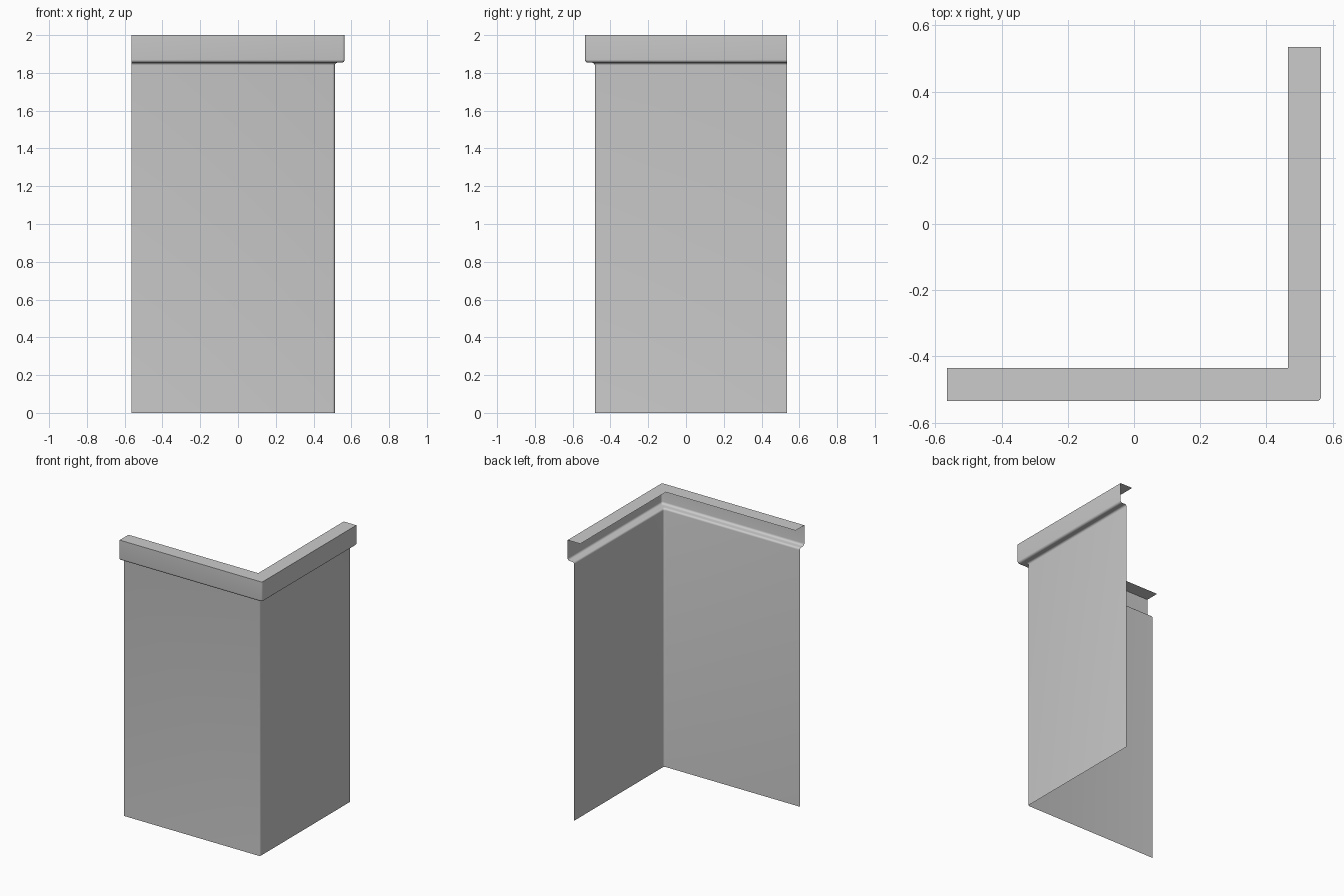
import bpy, bmesh
from math import sin, cos, pi

if "Cube" in bpy.data.objects:
    bpy.data.objects.remove(bpy.data.objects["Cube"])

X, Y = 0.565, 0.535      # half extents of the L-shaped plan
LIP, WALL = 0.0, 0.052   # inward offsets of the lip face and wall face

def arc(cx, cz, r, a0, a1, n=5):
    return [(cx + r * cos(a0 + (a1 - a0) * i / n), cz + r * sin(a0 + (a1 - a0) * i / n))
            for i in range(n + 1)]

# Section as (inward offset, height): cap, lip, rounded underside, cove, wall
profile = [(0.1, 2.0), (LIP, 2.0)]
profile += arc(0.016, 1.870, 0.016, pi, 1.5 * pi)
profile += arc(WALL - 0.014, 1.840, 0.014, pi / 2, 0)
profile += [(WALL, 0.0)]

def path(d):
    # L-shaped plan line at offset d, with a small rounded outer corner
    r = 0.0 if d > 0.09 else 0.013
    cx, cy = X - d - r, -Y + d + r
    return [(-X, -Y + d)] + arc(cx, cy, r, -pi / 2, 0, 4) + [(X - d, Y)]

# Sweep the section along the L
bm = bmesh.new()
rows = [[bm.verts.new((x, y, z)) for x, y in path(d)] for d, z in profile]
for a, b in zip(rows, rows[1:]):
    for i in range(len(a) - 1):
        bm.faces.new((a[i], b[i], b[i + 1], a[i + 1]))
bmesh.ops.remove_doubles(bm, verts=bm.verts, dist=1e-5)
bmesh.ops.recalc_face_normals(bm, faces=bm.faces)
bm.faces.ensure_lookup_table()
top = max(bm.faces, key=lambda f: f.calc_center_median().z)
if top.normal.z < 0:
    bmesh.ops.reverse_faces(bm, faces=bm.faces)

mesh = bpy.data.meshes.new("corner_wall_with_ledge")
bm.to_mesh(mesh)
bm.free()
wall = bpy.data.objects.new("corner_wall_with_ledge", mesh)
bpy.context.collection.objects.link(wall)
bpy.context.view_layer.objects.active = wall
wall.select_set(True)
bpy.ops.object.shade_smooth_by_angle(angle=pi / 6)
